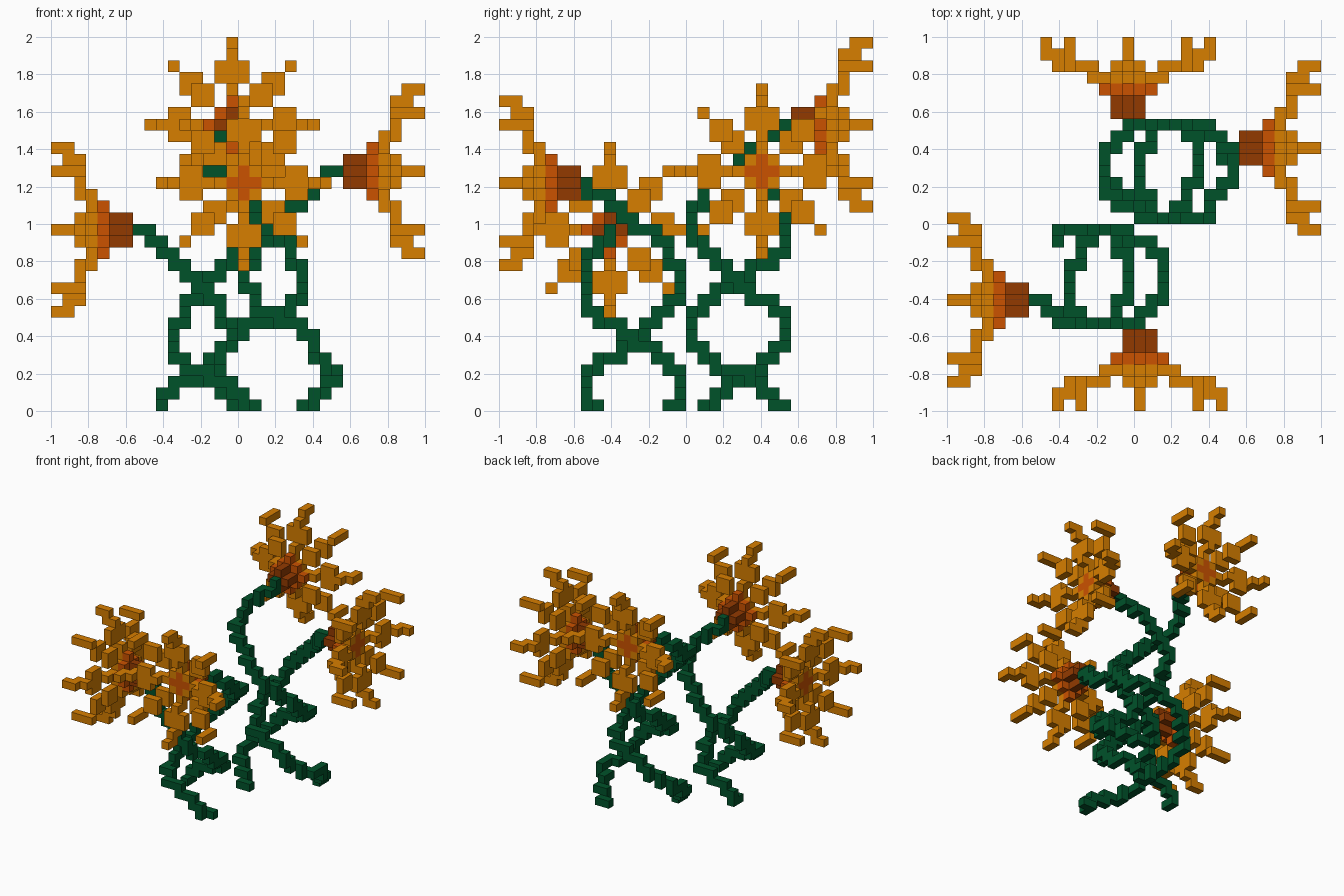
import bpy
import bmesh
from mathutils import Vector

GRID = 32                # cells along the longest side
CELL = 2.0 / GRID
LAST = GRID - 1
DROP = 5                 # the front plant sits this many cells lower

cube = bpy.data.objects.get("Cube")
if cube:
    bpy.data.objects.remove(cube, do_unlink=True)


def make_material(name, rgb):
    mat = bpy.data.materials.new(name)
    mat.use_nodes = True
    mat.diffuse_color = (*rgb, 1.0)
    mat.node_tree.nodes["Principled BSDF"].inputs["Base Color"].default_value = (*rgb, 1.0)
    return mat


gold = make_material("petal gold", (0.68, 0.21, 0.0))
orange = make_material("centre orange", (0.6, 0.085, 0.0))
brown = make_material("cup brown", (0.29, 0.042, 0.0))
green = make_material("stem green", (0.0, 0.085, 0.023))

# Each side of a cell: outward step and its four corners in order
SIDES = []
for axis in range(3):
    for sign in (0, 1):
        corners = []
        for u, v in ((0, 0), (1, 0), (1, 1), (0, 1)):
            c = [0, 0, 0]
            c[axis], c[(axis + 1) % 3], c[(axis + 2) % 3] = sign, u, v
            corners.append(tuple(c))
        step = [0, 0, 0]
        step[axis] = 2 * sign - 1
        SIDES.append((step, corners if sign else corners[::-1]))


def build_blocks(name, cells, mat):
    """Skin a set of grid cells with their outer faces."""
    bm = bmesh.new()
    verts = {}

    def corner(p):
        if p not in verts:
            verts[p] = bm.verts.new((p[0] * CELL - 1, p[1] * CELL - 1, p[2] * CELL))
        return verts[p]

    for cell in sorted(cells):
        for step, corners in SIDES:
            if tuple(a + b for a, b in zip(cell, step)) in cells:
                continue
            bm.faces.new([corner(tuple(a + b for a, b in zip(cell, c))) for c in corners])
    mesh = bpy.data.meshes.new(name)
    bm.to_mesh(mesh)
    bm.free()
    mesh.materials.append(mat)
    obj = bpy.data.objects.new(name, mesh)
    bpy.context.collection.objects.link(obj)


def trace(points):
    """Cells passed by a polyline, moving along one axis at a time."""
    here = list(points[0])
    cells = {tuple(here)}
    for a, b in zip(points, points[1:]):
        a, b = Vector(a), Vector(b)
        steps = max(1, int((b - a).length * 8))
        for i in range(steps + 1):
            for axis, value in enumerate(a.lerp(b, i / steps)):
                here[axis] = int(value + 0.5)
                cells.add(tuple(here))
    return cells


def four_fold(cells):
    """Repeat (across, up, depth) cells by quarter turns."""
    out = set()
    for a, b, d in cells:
        for _ in range(4):
            out.add((a, b, d))
            a, b = -b, a
    return out


# Flower parts as (across, up, depth behind the tips)
def petal_cells():
    cells = {(0, 7, 0), (0, 7, 1), (0, 6, 1), (0, 6, 2)}              # straight tips
    cells |= {(a, b, 2) for a in (-1, 0, 1) for b in (4, 5)}          # straight blades
    cells |= {(0, 3, 2), (0, 2, 3), (0, 3, 3)}                        # straight ribs
    cells |= {(1, 1, 3), (2, 2, 3), (2, 3, 3), (3, 2, 3), (3, 3, 3)}  # diagonal ribs
    cells |= {(a, b, 2) for a in (3, 4) for b in (3, 4)}              # diagonal blades
    cells |= {(5, 5, d) for d in range(3)}                            # diagonal tips
    return four_fold(cells)


def diamond(radius, depths):
    span = range(-radius, radius + 1)
    return {(a, b, d) for a in span for b in span for d in depths
            if abs(a) + abs(b) <= radius}


FLOWER = (("petals", petal_cells(), gold),
          ("centre", diamond(1, (3,)) | diamond(2, (4,)), orange),
          ("cup", diamond(1, (5, 6)), brown))

# Two stems winding round each other
STEM_ONE = [(16, 17, 0), (15, 18, 1), (14, 19, 2), (13, 20, 3), (13, 21, 3),
            (13, 22, 4), (14, 23, 5), (15, 24, 6), (17, 24, 7), (19, 24, 8),
            (20, 23, 9), (21, 22, 9), (21, 21, 10), (21, 20, 11), (21, 19, 12),
            (20, 18, 13), (20, 17, 14), (19, 16, 15), (18, 16, 15), (17, 16, 17),
            (16, 17, 18), (15, 17, 18), (14, 18, 20), (13, 19, 20), (13, 20, 21),
            (13, 21, 22), (14, 23, 23), (15, 24, 24)]
STEM_TWO = [(21, 24, 0), (22, 24, 0), (22, 23, 1), (23, 22, 2), (24, 20, 3),
            (24, 19, 3), (23, 18, 4), (22, 17, 5), (22, 16, 5), (22, 16, 6),
            (20, 16, 7), (18, 16, 8), (17, 17, 9), (17, 18, 10), (16, 19, 10),
            (16, 20, 11), (16, 22, 12), (17, 23, 13), (17, 24, 14), (18, 24, 15),
            (20, 24, 16), (20, 24, 17), (21, 24, 18), (22, 23, 19), (23, 22, 19),
            (23, 22, 20), (24, 22, 20)]


def side_flower(a, b, d):
    return (LAST - d, 22 + a, 20 + b)


def end_flower(a, b, d):
    return (15 + a, LAST - d, 24 + b)


def back_place(cell):
    return cell


def front_place(cell):
    x, y, z = cell
    return (LAST - x, LAST - y, z - DROP)


# The same plant twice: the front one half turned and sunk, cut at the ground
for plant, place in (("back", back_place), ("front", front_place)):
    for label, path in (("end_stem", STEM_ONE), ("side_stem", STEM_TWO)):
        cells = {c for c in map(place, trace(path)) if c[2] >= 0}
        build_blocks(f"{plant}_{label}", cells, green)
    for label, locate in (("end_flower", end_flower), ("side_flower", side_flower)):
        for part, cells, mat in FLOWER:
            build_blocks(f"{plant}_{label}_{part}", {place(locate(*c)) for c in cells}, mat)
